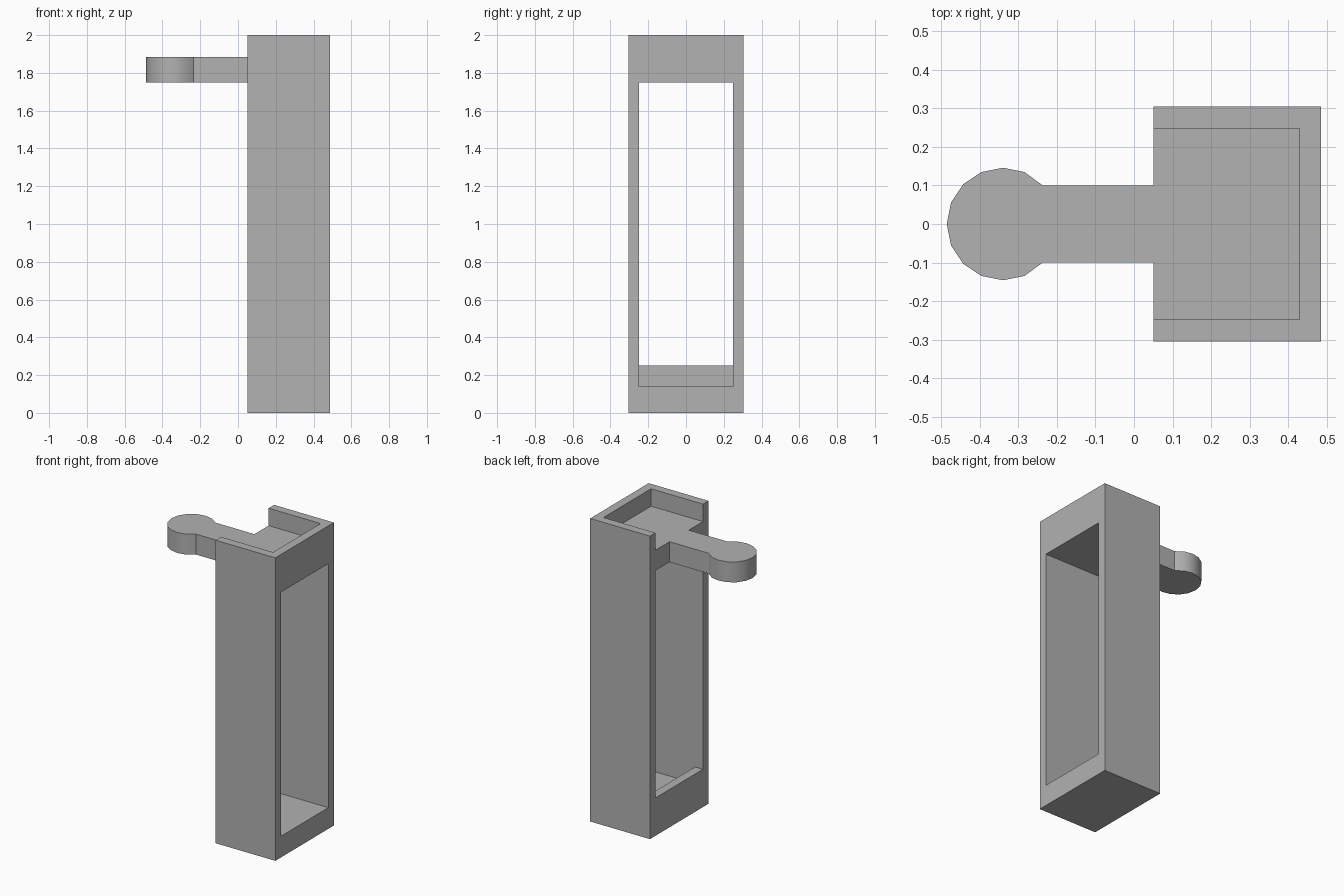
import bpy, bmesh, math
from mathutils import Vector

cube = bpy.data.objects.get("Cube")
if cube:
    bpy.data.objects.remove(cube, do_unlink=True)

grey = bpy.data.materials.new("plain grey")
grey.use_nodes = True
colour = (0.445, 0.445, 0.445, 1)
grey.diffuse_color = colour
grey.node_tree.nodes["Principled BSDF"].inputs["Base Color"].default_value = colour

# Main dimensions
BACK, FRONT = 0.05, 0.486      # x limits of the frame
HALF = 0.305                   # half width of the frame
WALL = 0.057                   # wall thickness
SHELF_LOW, SHELF_TOP = 1.75, 1.885
FLOOR, LIP = 0.14, 0.25
INNER = HALF - WALL


def prism(name, outline, low, high):
    """Extrude a flat outline between two heights."""
    bm = bmesh.new()
    face = bm.faces.new([bm.verts.new((x, y, low)) for x, y in outline])
    top = bmesh.ops.extrude_face_region(bm, geom=[face])["geom"]
    moved = [v for v in top if isinstance(v, bmesh.types.BMVert)]
    bmesh.ops.translate(bm, verts=moved, vec=Vector((0, 0, high - low)))
    bmesh.ops.recalc_face_normals(bm, faces=bm.faces)
    mesh = bpy.data.meshes.new(name)
    bm.to_mesh(mesh)
    bm.free()
    mesh.materials.append(grey)
    obj = bpy.data.objects.new(name, mesh)
    bpy.context.collection.objects.link(obj)
    return obj


def box(name, x0, x1, half, low, high):
    return prism(name, [(x0, -half), (x1, -half), (x1, half), (x0, half)], low, high)


def combine(target, tool, operation):
    """Apply a boolean and discard the tool."""
    tool.hide_render = True
    mod = target.modifiers.new(tool.name, "BOOLEAN")
    mod.operation, mod.solver, mod.object = operation, "EXACT", tool
    bpy.context.view_layer.objects.active = target
    bpy.ops.object.modifier_apply(modifier=mod.name)
    bpy.data.objects.remove(tool, do_unlink=True)


# Upright frame: hollow with a floor, a low lip, and a tray on top
frame = box("upright_frame_with_arm", BACK, FRONT, HALF, 0, 2)
combine(frame, box("hollow", BACK + WALL, 1, INNER, FLOOR, SHELF_LOW), "DIFFERENCE")
combine(frame, box("lip_opening", -0.5, 0.3, INNER, LIP, SHELF_LOW), "DIFFERENCE")
combine(frame, box("tray", -0.5, FRONT - WALL, INNER, SHELF_TOP, 2.5), "DIFFERENCE")

# Arm with a round end, continuing the shelf
RADIUS, SIDES, ARM_HALF = 0.146, 16, 0.1
centre = -FRONT + RADIUS
arc = [math.tau * i / SIDES for i in range(2, SIDES - 1)]
outline = [(centre + RADIUS * math.cos(a), RADIUS * math.sin(a)) for a in arc]
outline[0] = (outline[0][0], ARM_HALF)
outline[-1] = (outline[-1][0], -ARM_HALF)
outline += [(BACK + 0.1, -ARM_HALF), (BACK + 0.1, ARM_HALF)]
combine(frame, prism("arm", outline, SHELF_LOW, SHELF_TOP), "UNION")

# Tidy coplanar faces and shade
bm = bmesh.new()
bm.from_mesh(frame.data)
bmesh.ops.remove_doubles(bm, verts=bm.verts, dist=0.0001)
bmesh.ops.dissolve_limit(bm, angle_limit=0.01, verts=bm.verts, edges=bm.edges)
bm.to_mesh(frame.data)
bm.free()
bpy.ops.object.select_all(action="DESELECT")
frame.select_set(True)
bpy.context.view_layer.objects.active = frame
bpy.ops.object.shade_smooth_by_angle(angle=math.radians(30))
